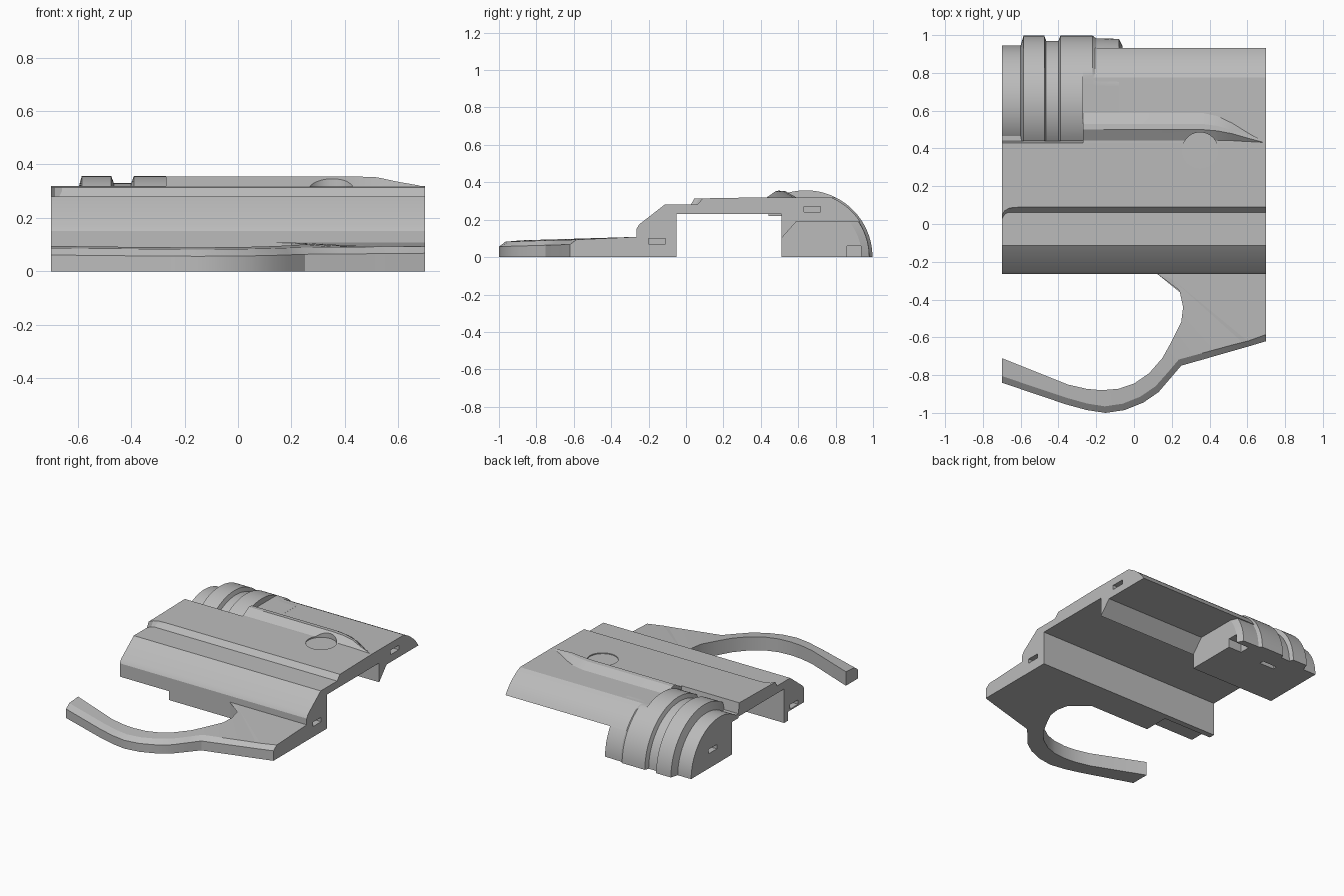
import bpy, bmesh, math

cube = bpy.data.objects.get("Cube")
if cube:
    bpy.data.objects.remove(cube, do_unlink=True)

grey = bpy.data.materials.new("plain grey")
grey.use_nodes = True
COLOUR = (0.5, 0.5, 0.5, 1)
grey.diffuse_color = COLOUR
grey.node_tree.nodes["Principled BSDF"].inputs["Base Color"].default_value = COLOUR


def loft(name, rings):
    """Skin equal-length rings of points and cap both ends."""
    bm = bmesh.new()
    rows = [[bm.verts.new(p) for p in ring] for ring in rings]
    n = len(rows[0])
    for a, b in zip(rows, rows[1:]):
        for i in range(n):
            j = (i + 1) % n
            bm.faces.new((a[i], a[j], b[j], b[i]))
    bm.faces.new(rows[0])
    bm.faces.new(rows[-1])
    bmesh.ops.recalc_face_normals(bm, faces=bm.faces)
    me = bpy.data.meshes.new(name)
    bm.to_mesh(me)
    bm.free()
    me.materials.append(grey)
    ob = bpy.data.objects.new(name, me)
    bpy.context.collection.objects.link(ob)
    return ob


def extrude_x(name, profile, x0, x1):
    return loft(name, [[(x, y, z) for y, z in profile] for x in (x0, x1)])


def select(ob):
    bpy.ops.object.select_all(action='DESELECT')
    ob.select_set(True)
    bpy.context.view_layer.objects.active = ob


def cut(ob, cutter):
    mod = ob.modifiers.new("cut", 'BOOLEAN')
    mod.operation = 'DIFFERENCE'
    mod.solver = 'EXACT'
    mod.object = cutter
    select(ob)
    bpy.ops.object.modifier_apply(modifier=mod.name)


def cut_box(ob, x, y, z):
    """Cut a box given as three (low, high) ranges."""
    box = extrude_x("cutter", [(y[0], z[0]), (y[1], z[0]), (y[1], z[1]), (y[0], z[1])], *x)
    cut(ob, box)
    bpy.data.objects.remove(box, do_unlink=True)


def smooth(ob, degrees=25):
    select(ob)
    bpy.ops.object.shade_smooth_by_angle(angle=math.radians(degrees))


AXIS_Y = 0.64   # long axis of the barrel

# Main plate with sloped front, small step and open channel beneath
main_plate = extrude_x("main_plate", [
    (-.265, 0), (-.265, .15), (-.25, .175), (-.115, .28), (.06, .28), (.09, .314),
    (.43, .32), (.44, .25), (.51, .25), (.51, .23), (-.05, .23), (-.05, 0)], -.7, .7)
cut_box(main_plate, (-.8, -.33), (-.3, -.09), (-.1, .06))
for x in ((.66, .8), (-.8, -.66)):
    cut_box(main_plate, x, (-.2, -.11), (.07, .1))

# Flared end of the step
loft("step_flare", [[(x, .1, .27), (x, y, .27), (x, y + .025, .314), (x, .1, .314)]
                    for x, y in ((-.7, .02), (-.685, .045), (-.66, .06), (-.6, .065))])

# Rear shell with rounded back edge
arc = [(AXIS_Y + .347 * math.cos(t), .347 * math.sin(t))
       for t in (math.radians(67 - i * 34 / 8) for i in range(9))]
rear_shell = extrude_x("rear_shell", [(.43, .32)] + arc + [
    (.59, .19), (.51, .1), (.51, .25), (.44, .25)], -.27, .7)
cut_box(rear_shell, (.66, .8), (.63, .72), (.24, .27))

# Raised ridge that tapers off at one end: x, front, back, crest height
stations = [(-.27, .44, .59, .355), (.36, .44, .59, .355), (.44, .44, .573, .355),
            (.52, .44, .535, .352), (.6, .435, .485, .335), (.68, .43, .44, .321)]
ridge = loft("ridge", [[(x, f, .312), (x, f, .319), (x, f + (b - f) * .4, h),
                        (x, f + (b - f) * .6, h - .002), (x, b, .319), (x, b, .312)]
                       for x, f, b, h in stations])

# Round recess
bpy.ops.mesh.primitive_cylinder_add(vertices=48, radius=.095, depth=.2, location=(.35, .39, .412))
disc = bpy.context.object
for part in (main_plate, rear_shell, ridge):
    cut(part, disc)
bpy.data.objects.remove(disc, do_unlink=True)


# Ringed half barrel
def barrel_ring(x, r, cap=1, steps=32):
    start = math.acos(-.2 / r)
    ring = [(x, .51, 0), (x, .51, .22), (x, .44, .22)]
    for i in range(steps + 1):
        t = start * (1 - i / steps)
        ring.append((x, AXIS_Y + r * math.cos(t), min(cap, r * math.sin(t))))
    return ring


rings = [(-.7, .305), (-.6, .305), (-.585, .357), (-.475, .357), (-.465, .33), (-.4, .33),
         (-.39, .357), (-.27, .357)]
shoulder = [(-.269, .357), (-.22, .357), (-.2, .343), (-.08, .34), (-.06, .3)]
barrel = loft("barrel", [barrel_ring(x, r) for x, r in rings] +
              [barrel_ring(x, r, .32) for x, r in shoulder])
cut_box(barrel, (-.8, -.66), (.67, .76), (.1, .13))
cut_box(barrel, (-.45, -.34), (.83, .86), (-.1, .04))
cut_box(barrel, (-.16, 0), (.86, .935), (-.1, .06))

# Curved guard and its flat root: outer x, y then inner x, y
path = [(-.7, -.84, -.7, -.71), (-.36, -.955, -.35, -.85), (-.25, -.985, -.25, -.873),
        (-.15, -1, -.17, -.88), (-.05, -.985, -.08, -.872), (.05, -.945, 0, -.845),
        (.13, -.89, .08, -.79), (.19, -.82, .15, -.71), (.25, -.75, .2, -.62),
        (.38, -.713, .25, -.52), (.47, -.687, .26, -.44), (.54, -.667, .24, -.35),
        (.6, -.65, .2, -.29), (.63, -.641, .12, -.262), (.7, -.62, .7, -.262)]


def guard_section(ox, oy, ix, iy):
    d = math.hypot(ix - ox, iy - oy)
    k = .035 / d
    mx, my = ox + (ix - ox) * k, oy + (iy - oy) * k
    top = lambda y: .09 + .03 * (y + .87)
    return [(ox, oy, 0), (ox, oy, top(oy) - .03), (mx, my, top(my) - .005),
            (ix, iy, top(iy)), (ix, iy, 0)]


guard = loft("guard", [guard_section(*p) for p in path])

for part in (main_plate, rear_shell, ridge, barrel, guard):
    smooth(part)
